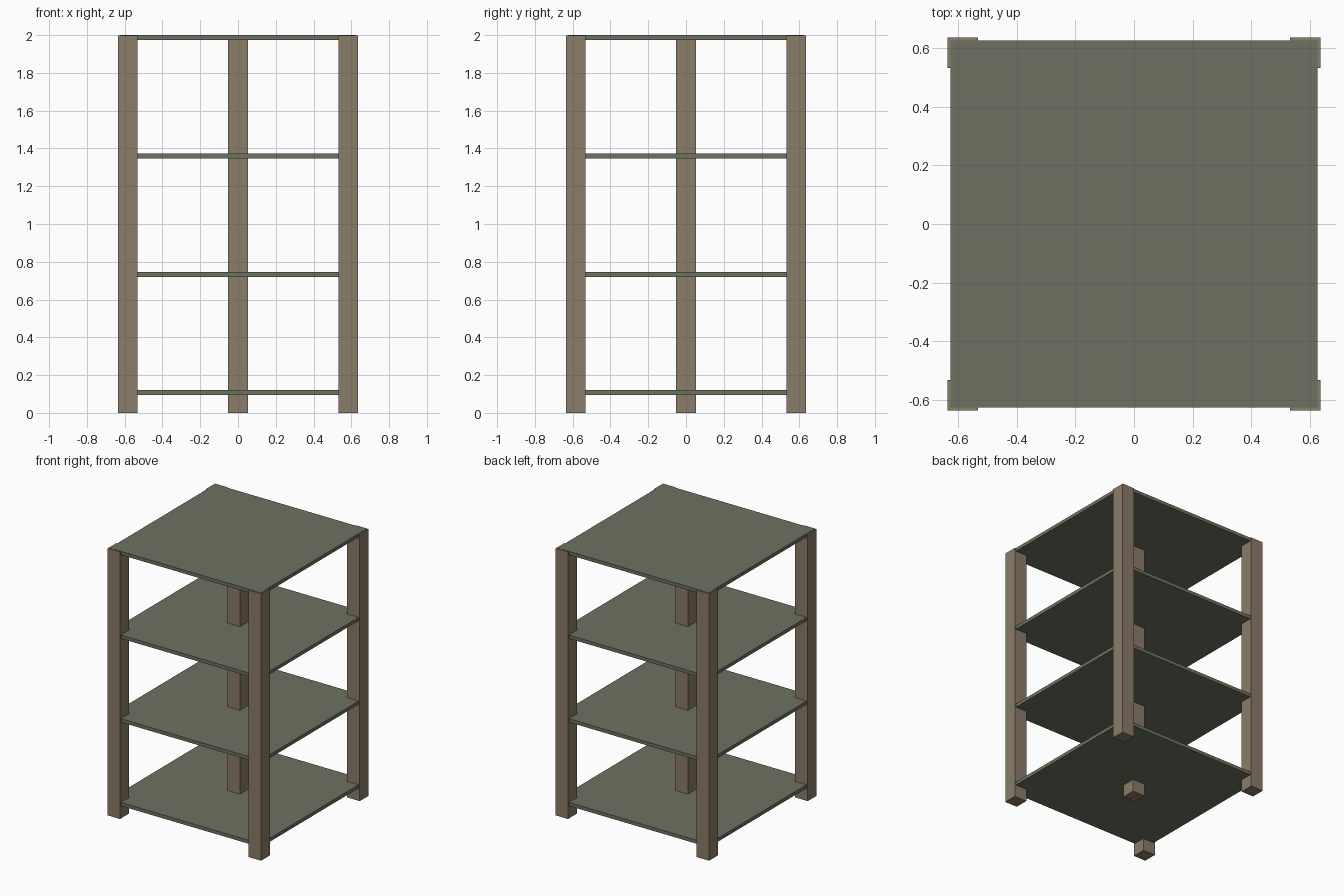
import bpy

if "Cube" in bpy.data.objects:
    bpy.data.objects.remove(bpy.data.objects["Cube"])


def material(name, rgb):
    m = bpy.data.materials.new(name)
    lin = [((c / 255 + 0.055) / 1.055) ** 2.4 for c in rgb]
    m.diffuse_color = (*lin, 1)
    m.use_nodes = True
    m.node_tree.nodes["Principled BSDF"].inputs["Base Color"].default_value = m.diffuse_color
    return m


wood = material("brown wood", (139, 124, 104))
board = material("grey green board", (110, 113, 97))


def box(name, loc, size, mat):
    bpy.ops.mesh.primitive_cube_add(size=1, location=loc)
    ob = bpy.context.object
    ob.name = name
    ob.scale = size
    bpy.ops.object.transform_apply(location=False, rotation=False, scale=True)
    ob.data.materials.append(mat)


POST_W, POST_H, OFFSET = 0.104, 1.998, 0.584

# Corner posts and the central post
spots = {"front_left": (-1, -1), "front_right": (1, -1),
         "back_left": (-1, 1), "back_right": (1, 1), "center": (0, 0)}
for name, (sx, sy) in spots.items():
    box(name + "_post", (sx * OFFSET, sy * OFFSET, POST_H / 2),
        (POST_W, POST_W, POST_H), wood)

# Four evenly spaced square shelves, the last one capping the posts
for i in range(4):
    box(f"shelf_{i + 1}", (0, 0, 0.107 + i * 0.6267), (1.252, 1.252, 0.026), board)
